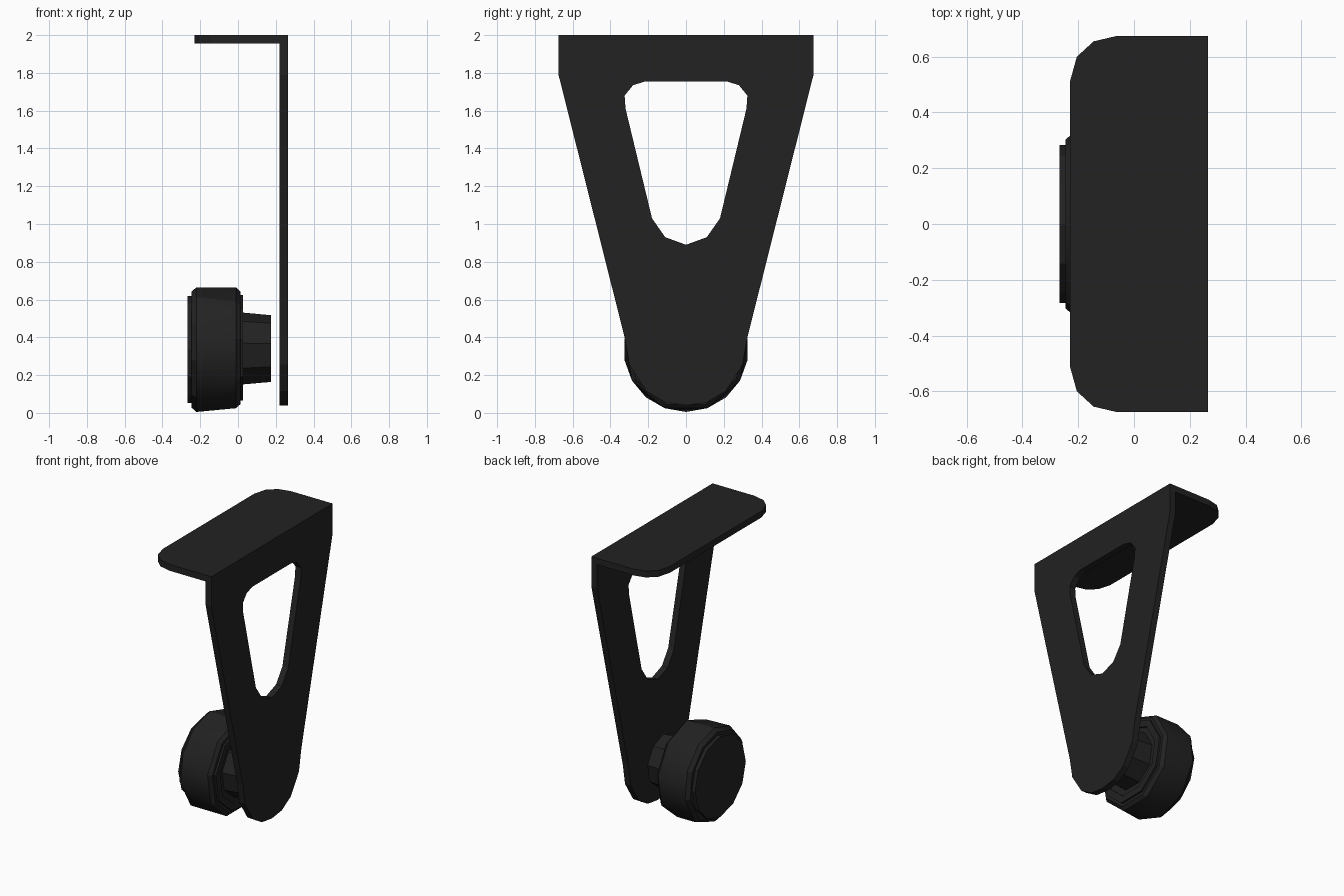
import bpy, bmesh
from math import sin, cos, radians

cube = bpy.data.objects.get("Cube")
if cube:
    bpy.data.objects.remove(cube)

black = bpy.data.materials.new("matte black")
black.use_nodes = True
colour = (0.016, 0.016, 0.016, 1)
black.diffuse_color = colour
black.node_tree.nodes["Principled BSDF"].inputs["Base Color"].default_value = colour

AXLE_Z = 0.335


def finish(name, bm, smooth=False):
    bmesh.ops.recalc_face_normals(bm, faces=bm.faces)
    mesh = bpy.data.meshes.new(name)
    bm.to_mesh(mesh)
    bm.free()
    mesh.materials.append(black)
    ob = bpy.data.objects.new(name, mesh)
    bpy.context.collection.objects.link(ob)
    if smooth:
        bpy.ops.object.select_all(action='DESELECT')
        ob.select_set(True)
        bpy.context.view_layer.objects.active = ob
        bpy.ops.object.shade_smooth_by_angle(angle=radians(25))
    return ob


def mirrored(half):
    """Close a half outline (first value >= 0) across the centre line."""
    return half + [(-a, b) for a, b in reversed(half) if a > 0]


def slab(name, loops, place, offset):
    """Fill outlines (the later ones are holes) and extrude them."""
    bm = bmesh.new()
    edges = []
    for loop in loops:
        vs = [bm.verts.new(place(a, b)) for a, b in loop]
        edges += [bm.edges.new((v, vs[i - 1])) for i, v in enumerate(vs)]
    bmesh.ops.triangle_fill(bm, edges=edges, use_beauty=True, use_dissolve=False)
    ext = bmesh.ops.extrude_face_region(bm, geom=bm.faces[:], use_keep_orig=True)
    moved = [g for g in ext["geom"] if isinstance(g, bmesh.types.BMVert)]
    bmesh.ops.translate(bm, verts=moved, vec=offset)
    return finish(name, bm)


def around(x, r, angles):
    return [(x, r * cos(radians(a)), AXLE_Z + r * sin(radians(a))) for a in angles]


def hull(name, points, smooth=False):
    bm = bmesh.new()
    for p in points:
        bm.verts.new(p)
    res = bmesh.ops.convex_hull(bm, input=bm.verts[:])
    loose = [g for g in res["geom_interior"] if isinstance(g, bmesh.types.BMVert)]
    bmesh.ops.delete(bm, geom=loose, context='VERTS')
    bmesh.ops.dissolve_limit(bm, angle_limit=radians(1), verts=bm.verts[:], edges=bm.edges[:])
    return finish(name, bm, smooth)


# Upright plate with rounded foot and triangular window
outline = mirrored([(0.675, 2), (0.675, 1.79), (0.325, 0.4), (0.3, 0.255),
                    (0.21, 0.115), (0.11, 0.055), (0, 0.04)])
window = mirrored([(0.215, 1.755), (0.28, 1.735), (0.325, 1.68), (0.32, 1.61),
                   (0.18, 1.03), (0.11, 0.93), (0, 0.89)])
slab("upright_plate", [outline, window], lambda y, z: (0.22, y, z), (0.045, 0, 0))

# Top shelf with rounded corners
shelf = mirrored([(0.675, 0.22), (0.675, -0.06), (0.655, -0.145),
                  (0.6, -0.205), (0.51, -0.23)])
slab("top_shelf", [shelf], lambda y, x: (x, y, 1.955), (0, 0, 0.045))

# Knob body: staggered outer and inner rims with small chamfers
nine = [90 + 40 * i for i in range(9)]
lower = [-90, -50, -10, 25, 58, 90]
outer = lower + [180 - a for a in lower[1:-1]]
hull("knob_body", around(-0.245, 0.308, outer) + around(-0.22, 0.33, outer)
     + around(-0.01, 0.33, nine) + around(0.012, 0.308, nine), True)

# Knob front cap
dozen = range(0, 360, 30)
hull("knob_cap", around(-0.268, 0.283, dozen) + around(-0.24, 0.283, dozen))

# Raised lip on the inner side of the knob
bm = bmesh.new()
rings = [[bm.verts.new(p) for p in around(x, r, nine)]
         for x, r in ((0.005, 0.288), (0.026, 0.288), (0.026, 0.24), (0.005, 0.24))]
for k, ring in enumerate(rings):
    prev = rings[k - 1]
    for i in range(9):
        bm.faces.new((prev[i - 1], prev[i], ring[i], ring[i - 1]))
finish("knob_lip", bm)

# Tapered hub
hull("knob_hub", around(0.005, 0.198, nine) + around(0.175, 0.182, nine))
